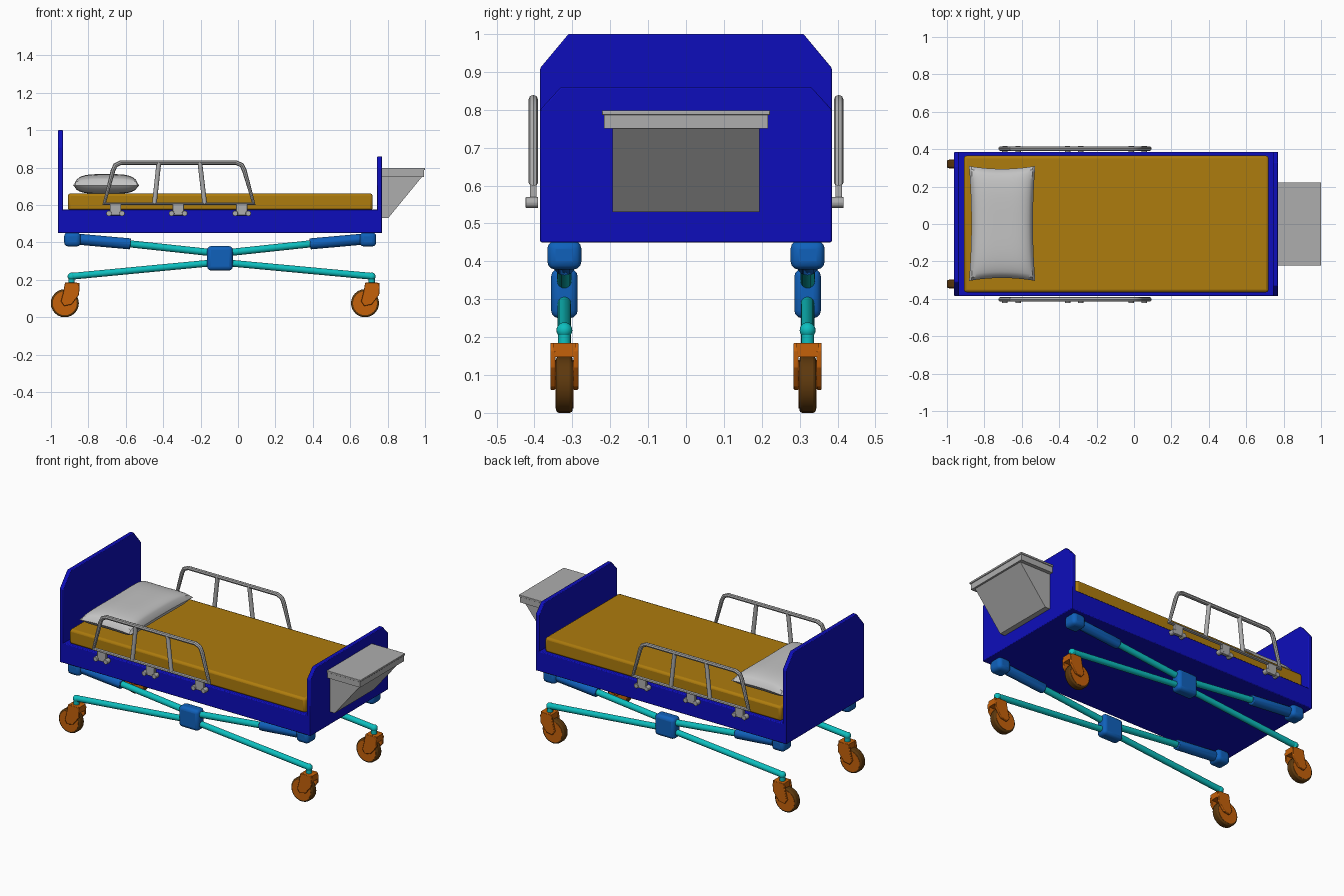
import bpy, bmesh
from math import radians
from mathutils import Vector, Matrix

if "Cube" in bpy.data.objects:
    bpy.data.objects.remove(bpy.data.objects["Cube"])


def material(name, rgb):
    m = bpy.data.materials.new(name)
    m.use_nodes = True
    m.diffuse_color = (*rgb, 1)
    m.node_tree.nodes["Principled BSDF"].inputs["Base Color"].default_value = (*rgb, 1)
    return m


NAVY = material("deep blue", (0.004, 0.004, 0.5))
BLUE = material("medium blue", (0.005, 0.12, 0.5))
TEAL = material("teal", (0.004, 0.52, 0.52))
ORANGE = material("orange", (0.56, 0.12, 0.003))
BROWN = material("dark brown", (0.11, 0.04, 0.004))
OCHRE = material("ochre", (0.42, 0.2, 0.004))
GREY = material("grey", (0.42, 0.42, 0.42))
WHITE = material("pale grey", (0.55, 0.55, 0.55))


def finish(name, bm, mat, bevel=0, segments=2):
    bmesh.ops.recalc_face_normals(bm, faces=bm.faces)
    mesh = bpy.data.meshes.new(name)
    bm.to_mesh(mesh)
    bm.free()
    mesh.materials.append(mat)
    return place(name, mesh, bevel, segments)


def place(name, data, bevel=0, segments=2):
    ob = bpy.data.objects.new(name, data)
    bpy.context.collection.objects.link(ob)
    bpy.ops.object.select_all(action="DESELECT")
    bpy.context.view_layer.objects.active = ob
    ob.select_set(True)
    bpy.ops.object.shade_smooth_by_angle(angle=radians(35))
    if bevel:
        mod = ob.modifiers.new("Soft edges", "BEVEL")
        mod.width, mod.segments = bevel, segments
    return ob


def box(name, x, y, z, mat, bevel=0, segments=2):
    bm = bmesh.new()
    lo, hi = Vector((x[0], y[0], z[0])), Vector((x[1], y[1], z[1]))
    bmesh.ops.create_cube(bm, size=1, matrix=Matrix.Translation((lo + hi) / 2)
                          @ Matrix.Diagonal((*(hi - lo), 1)))
    return finish(name, bm, mat, bevel, segments)


def rod(name, a, b, radius, mat, sides=16, bevel=0):
    a, b = Vector(a), Vector(b)
    bm = bmesh.new()
    turn = (b - a).to_track_quat("Z", "Y").to_matrix().to_4x4()
    bmesh.ops.create_cone(bm, cap_ends=True, segments=sides, radius1=radius, radius2=radius,
                          depth=(b - a).length, matrix=Matrix.Translation((a + b) / 2) @ turn)
    return finish(name, bm, mat, bevel)


def prism(name, points, offset, mat, bevel=0):
    bm = bmesh.new()
    face = bm.faces.new([bm.verts.new(p) for p in points])
    out = bmesh.ops.extrude_face_region(bm, geom=[face])["geom"]
    bmesh.ops.translate(bm, vec=offset,
                        verts=[v for v in out if isinstance(v, bmesh.types.BMVert)])
    return finish(name, bm, mat, bevel)


# Bed base and end boards with cut corners
box("bed_base", (-0.95, 0.76), (-0.385, 0.385), (0.45, 0.575), NAVY, 0.005)


def end_board(name, x, top, corner, drop):
    half = [(0.385, 0.45), (0.385, top - drop), (corner, top)]
    outline = half + [(-y, z) for y, z in reversed(half)]
    prism(name, [(x, y, z) for y, z in outline], (0.026, 0, 0), NAVY, 0.004)


end_board("headboard", -0.962, 1.0, 0.31, 0.09)
end_board("footboard", 0.744, 0.86, 0.33, 0.06)

# Mattress and pillow
box("mattress", (-0.91, 0.72), (-0.365, 0.365), (0.57, 0.662), OCHRE, 0.014)

bm = bmesh.new()
for side in (1, -1):
    grid = bmesh.ops.create_grid(bm, x_segments=28, y_segments=36, size=1)["verts"]
    for v in grid:
        u, w = v.co.x, v.co.y
        puff = max(0, (1 - u ** 4) * (1 - w ** 4)) ** 0.42
        pinch_x = 1 - 0.07 * (1 - w * w)
        pinch_y = 1 - 0.05 * (1 - u * u)
        v.co = (-0.705 + 0.177 * u * pinch_x, 0.003 + 0.307 * w * pinch_y,
                0.705 + side * puff * (0.06 if side > 0 else 0.045))
bmesh.ops.remove_doubles(bm, verts=bm.verts, dist=0.0005)
finish("pillow", bm, WHITE)

# Foot-end shelf with wedge bracket
box("shelf_body", (0.768, 0.995), (-0.217, 0.217), (0.75, 0.788), GREY)
box("shelf_top", (0.768, 1.0), (-0.222, 0.222), (0.786, 0.798), GREY, 0.002)
prism("shelf_bracket", [(x, -0.194, z) for x, z in
                        [(0.768, 0.53), (0.803, 0.53), (0.985, 0.752), (0.768, 0.752)]],
      (0, 0.388, 0), GREY)


# Side rails with posts and clamps
def side_rail(label, y):
    curve = bpy.data.curves.new("rail_path", "CURVE")
    curve.dimensions = "3D"
    curve.bevel_depth, curve.bevel_resolution = 0.0125, 2
    path = [(-0.715, 0.607), (-0.668, 0.785), (-0.655, 0.813), (-0.625, 0.827),
            (-0.01, 0.827), (0.02, 0.813), (0.034, 0.785), (0.084, 0.607)]
    spline = curve.splines.new("POLY")
    spline.points.add(len(path) - 1)
    for point, (x, z) in zip(spline.points, path):
        point.co = (x, y, z, 1)
    spline.use_cyclic_u = True
    temp = bpy.data.objects.new("rail_path", curve)
    mesh = bpy.data.meshes.new_from_object(temp)
    bpy.data.objects.remove(temp)
    mesh.materials.clear()
    mesh.materials.append(GREY)
    place(label + "_rail_frame", mesh)
    for low, high in ((-0.447, -0.423), (-0.178, -0.204)):
        rod(label + "_rail_post", (low, y, 0.607), (high, y, 0.827), 0.0125, GREY, 12)
    for x in (-0.655, -0.32, 0.02):
        box(label + "_rail_clamp", (x - 0.03, x + 0.03), (y - 0.009, y + 0.009),
            (0.545, 0.605), GREY, 0.003)
        for dx in (-0.035, 0.035):
            rod(label + "_clamp_bolt", (x + dx, y - 0.02, 0.555), (x + dx, y + 0.013, 0.555),
                0.015, GREY, 12, 0.002)


# Swivelling wheel below a leg end
def caster(label, x, y):
    rod(label + "_caster_pin", (x, y, 0.17), (x, y, 0.225), 0.017, TEAL)
    bm = bmesh.new()
    bmesh.ops.create_uvsphere(bm, u_segments=16, v_segments=10, radius=0.021,
                              matrix=Matrix.Translation((x, y, 0.218)))
    finish(label + "_leg_joint", bm, TEAL)
    cheek = [(-0.035, 0.185), (0.03, 0.185), (0.043, 0.165), (0.04, 0.12),
             (0.0, 0.068), (-0.04, 0.06), (-0.057, 0.085), (-0.045, 0.13)]
    for side in (-1, 1):
        prism(label + "_fork_cheek", [(x + px, y + side * 0.024, z) for px, z in cheek],
              (0, side * 0.013, 0), ORANGE, 0.003)
    box(label + "_fork_crown", (x - 0.034, x + 0.042), (y - 0.03, y + 0.03),
        (0.147, 0.184), ORANGE)
    cx = x - 0.036
    rod(label + "_tyre", (cx, y - 0.022, 0.075), (cx, y + 0.022, 0.075), 0.075, BROWN, 24, 0.008)
    rod(label + "_wheel_disc", (cx, y - 0.0235, 0.075), (cx, y + 0.0235, 0.075),
        0.064, ORANGE, 24)


# Crossed lifting legs on each side
def leg_set(label, y):
    hub_left, hub_right = -0.165, -0.028
    box(label + "_leg_hub", (hub_left, hub_right), (y - 0.035, y + 0.035),
        (0.25, 0.38), BLUE, 0.02, 3)
    for end, pivot, sleeve, hub, foot in (("head", -0.885, -0.575, hub_left, -0.89),
                                          ("foot", 0.695, 0.385, hub_right, 0.715)):
        name = label + "_" + end
        box(name + "_pivot", (pivot - 0.044, pivot + 0.044), (y - 0.045, y + 0.045),
            (0.378, 0.455), BLUE, 0.022, 3)
        rod(name + "_sleeve", (pivot, y, 0.42), (sleeve, y, 0.392), 0.03, BLUE, 12, 0.004)
        rod(name + "_upper_rod", (sleeve, y, 0.392), (hub, y, 0.348), 0.019, TEAL)
        rod(name + "_lower_rod", (hub, y, 0.288), (foot, y, 0.219), 0.018, TEAL)
        caster(name, foot, y)


for label, side in (("left", 1), ("right", -1)):
    # front is -y, so the +y side is the rear
    label = "rear" if side > 0 else "front"
    side_rail(label, side * 0.403)
    leg_set(label, side * 0.321)
